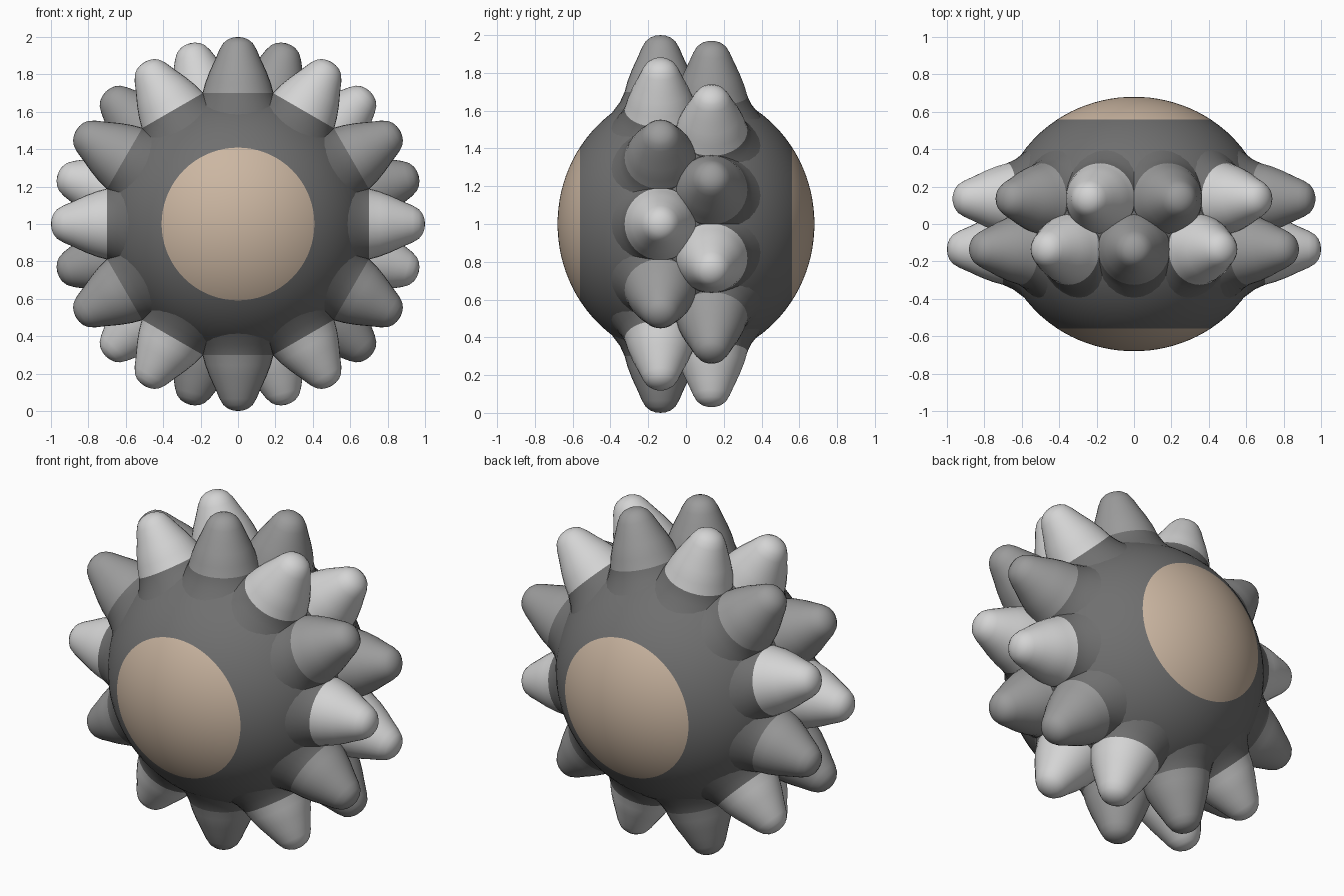
import bpy, bmesh
from math import sin, cos, pi, radians, acos
from mathutils import Matrix, Vector

if "Cube" in bpy.data.objects:
    bpy.data.objects.remove(bpy.data.objects["Cube"], do_unlink=True)


def material(name, rgb):
    mat = bpy.data.materials.new(name)
    mat.use_nodes = True
    mat.diffuse_color = (*rgb, 1)
    mat.node_tree.nodes["Principled BSDF"].inputs["Base Color"].default_value = (*rgb, 1)
    return mat


dark = material("dark grey", (0.16, 0.16, 0.16))
mid = material("mid grey", (0.33, 0.33, 0.33))
light = material("light grey", (0.66, 0.66, 0.66))
tan = material("tan", (0.60, 0.47, 0.36))


def lathe(name, profile, segments, mats, is_second):
    """Spin a (radius, height) profile round z; is_second picks material 2 by height."""
    bm = bmesh.new()
    verts = [bm.verts.new((r, 0, h)) for r, h in profile]
    edges = [bm.edges.new(pair) for pair in zip(verts, verts[1:])]
    bmesh.ops.spin(bm, geom=verts + edges, cent=(0, 0, 0), axis=(0, 0, 1),
                   angle=2 * pi, steps=segments)
    bmesh.ops.remove_doubles(bm, verts=bm.verts, dist=0.0005)
    bmesh.ops.recalc_face_normals(bm, faces=bm.faces)
    for face in bm.faces:
        face.smooth = True
        face.material_index = int(is_second(face.calc_center_median().z))
    mesh = bpy.data.meshes.new(name)
    bm.to_mesh(mesh)
    bm.free()
    for mat in mats:
        mesh.materials.append(mat)
    return mesh


def place(name, mesh, matrix):
    obj = bpy.data.objects.new(name, mesh)
    bpy.context.collection.objects.link(obj)
    obj.matrix_world = matrix
    return obj


# Slightly flattened ball with a round tan cap at the front and back
WIDTH, DEPTH, CAP = 0.72, 0.68, 0.56
edge = acos(CAP / DEPTH)
angles = [edge * i / 10 for i in range(10)]
angles += [edge + (pi - 2 * edge) * i / 24 for i in range(25)]
angles += [pi - edge + edge * i / 10 for i in range(1, 11)]
ball = lathe("ball", [(WIDTH * sin(a), DEPTH * cos(a)) for a in angles], 72,
             [dark, tan], lambda h: abs(h) > CAP)
place("ball", ball, Matrix.Translation((0, 0, 1)) @ Matrix.Rotation(pi / 2, 4, "X"))

# Rounded spike with a flared skirt that blends into the ball
BASE = 0.70
spike_profile = [(0.26, 0.585), (0.215, 0.645), (0.19, BASE), (0.175, 0.755),
                 (0.15, 0.82), (0.122, 0.88), (0.098, 0.935), (0.078, 0.968),
                 (0.054, 0.987), (0.027, 0.997), (0, 1.0)]
spikes = {mat: lathe("spike_" + mat.name.replace(" ", "_"), spike_profile, 32,
                     [dark, mat], lambda h: h > BASE) for mat in (mid, light)}

# Two staggered rings of spikes in alternating greys
for row, y, start, order in (("front", -0.135, 0, (light, mid)),
                             ("back", 0.135, 15, (mid, light))):
    for k in range(12):
        turn = radians(90 - start - 30 * k)
        matrix = Matrix.Translation((0, y, 1)) @ Matrix.Rotation(turn, 4, "Y")
        place(f"{row}_spike_{k + 1}", spikes[order[k % 2]], matrix)
